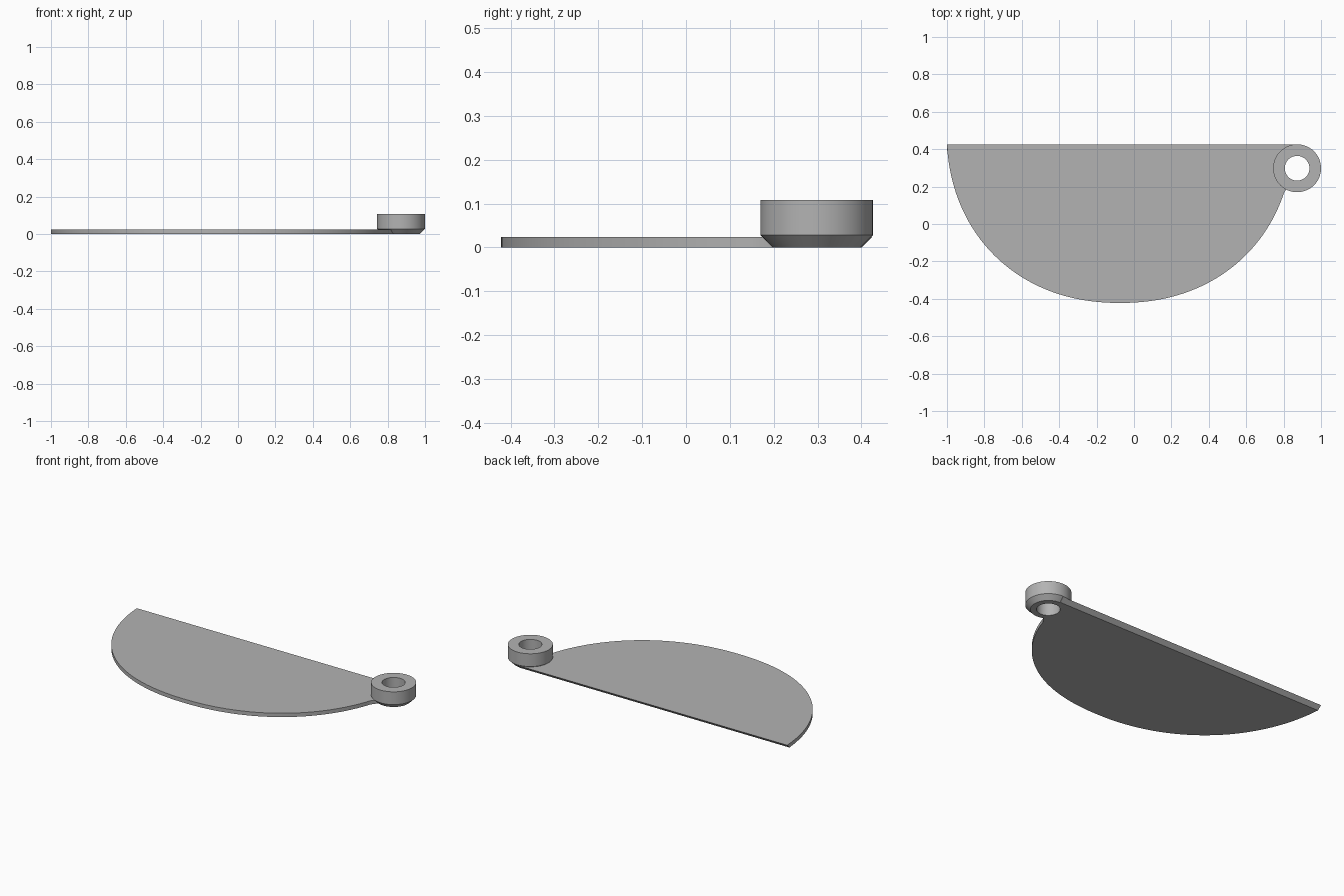
import bpy, bmesh, math
from mathutils import Vector

cube = bpy.data.objects.get("Cube")
if cube:
    bpy.data.objects.remove(cube, do_unlink=True)

grey = bpy.data.materials.new("plain grey")
grey.use_nodes = True
colour = (0.45, 0.45, 0.45, 1)
grey.diffuse_color = colour
grey.node_tree.nodes["Principled BSDF"].inputs["Base Color"].default_value = colour

RING = Vector((0.872, 0.298))   # ring centre
R_OUT, R_FOOT, R_HOLE = 0.128, 0.1, 0.066
BACK, THICK = 0.425, 0.024


def finish(name, bm):
    bmesh.ops.remove_doubles(bm, verts=bm.verts, dist=0.0001)
    bmesh.ops.recalc_face_normals(bm, faces=bm.faces)
    mesh = bpy.data.meshes.new(name)
    bm.to_mesh(mesh)
    bm.free()
    obj = bpy.data.objects.new(name, mesh)
    bpy.context.collection.objects.link(obj)
    mesh.materials.append(grey)
    bpy.ops.object.select_all(action='DESELECT')
    obj.select_set(True)
    bpy.context.view_layer.objects.active = obj
    bpy.ops.object.shade_smooth_by_angle(angle=math.radians(30))
    return obj


# Blade: full rounded belly, straight back edge with a bevelled underside
def belly(t, a=0.927, b=0.922, n=2.15, cx=-0.075, cy=0.5):
    c, s = math.cos(t), math.sin(t)
    return Vector((cx + a * math.copysign(abs(c) ** (2 / n), c),
                   cy - b * abs(s) ** (2 / n)))


outline = [Vector((-1, BACK))]
for i in range(1, 120):
    p = belly(math.pi * (1 - i / 120))
    if p.x > 0 and (p - RING).length < R_OUT:
        break
    if p.y < BACK - THICK:
        outline.append(p)

# Blade end follows the foot of the ring around the hole
for i in range(25):
    a = math.radians(245 - 155 * i / 24)
    outline.append(RING + R_FOOT * Vector((math.cos(a), math.sin(a))))
outline.append(Vector((RING.x, BACK)))

bm = bmesh.new()
top = [bm.verts.new((p.x, p.y, THICK)) for p in outline]
low = [bm.verts.new((p.x, min(p.y, BACK - THICK), 0)) for p in outline]
bm.faces.new(top)
bm.faces.new(low[::-1])
for i in range(len(top)):
    j = (i + 1) % len(top)
    bm.faces.new((low[i], low[j], top[j], top[i]))
finish("blade", bm)

# Pivot ring: lathed section with a chamfered foot
section = [(R_HOLE, 0), (R_FOOT, 0), (R_OUT, 0.028), (R_OUT, 0.108), (R_HOLE, 0.108)]
bm = bmesh.new()
verts = [bm.verts.new((RING.x + r, RING.y, z)) for r, z in section]
edges = [bm.edges.new((verts[i - 1], verts[i])) for i in range(len(verts))]
bmesh.ops.spin(bm, geom=verts + edges, cent=(RING.x, RING.y, 0), axis=(0, 0, 1),
               angle=math.tau, steps=64)
finish("pivot_ring", bm)
